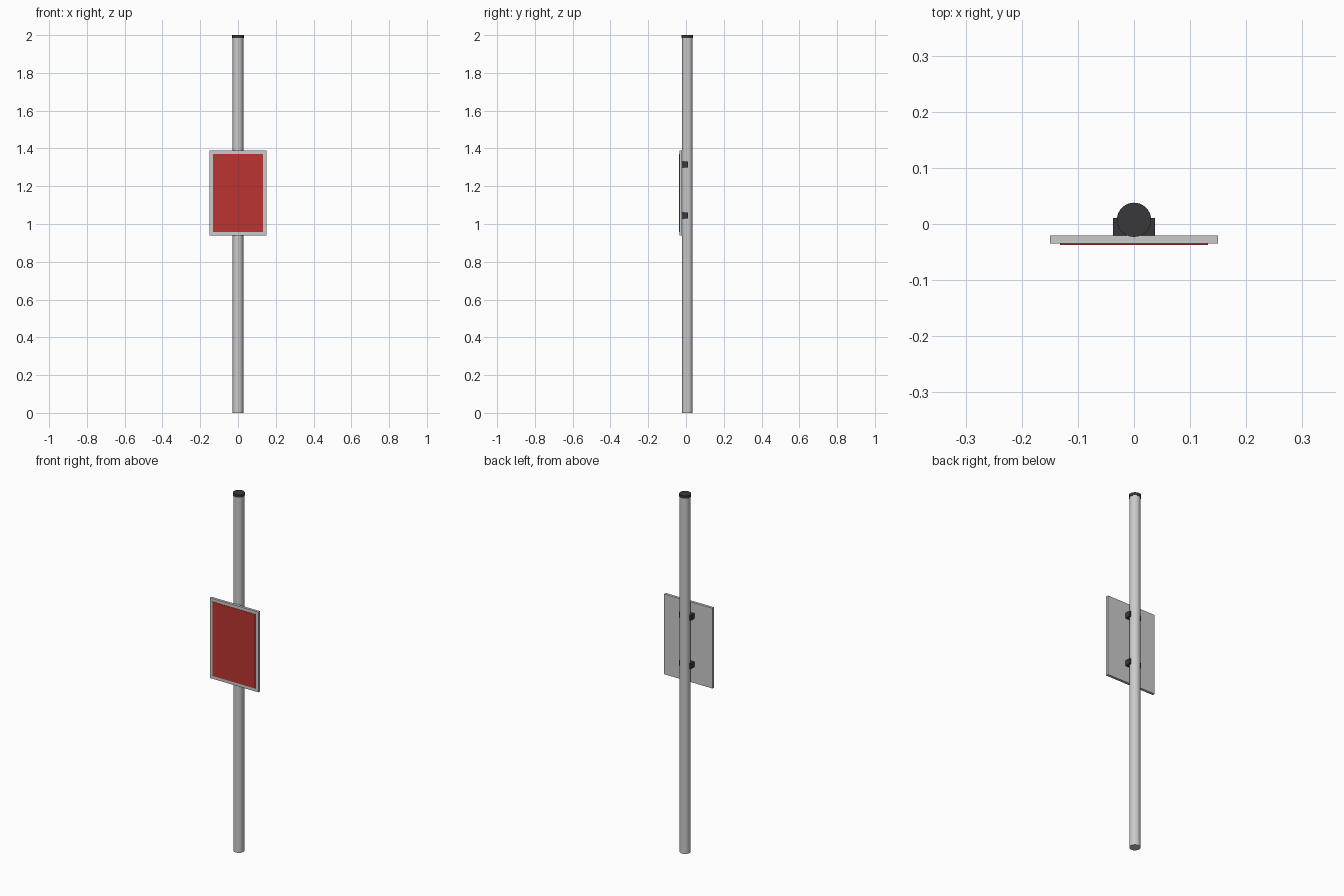
import bpy
import math

if "Cube" in bpy.data.objects:
    bpy.data.objects.remove(bpy.data.objects["Cube"])

POLE_Y = 0.0075


def material(name, rgb):
    mat = bpy.data.materials.new(name)
    mat.diffuse_color = (*rgb, 1.0)
    mat.use_nodes = True
    mat.node_tree.nodes["Principled BSDF"].inputs["Base Color"].default_value = mat.diffuse_color
    return mat


def box(name, x, y, z, mat=None):
    """Box from (min, max) ranges on each axis."""
    ranges = (x, y, z)
    bpy.ops.mesh.primitive_cube_add(size=1, location=[(a + b) / 2 for a, b in ranges])
    obj = bpy.context.object
    obj.name = name
    obj.scale = [b - a for a, b in ranges]
    bpy.ops.object.transform_apply(location=False, rotation=False, scale=True)
    if mat:
        obj.data.materials.append(mat)
    return obj


def tube(name, radius, z0, z1, mat=None):
    """Upright closed cylinder on the pole axis."""
    bpy.ops.mesh.primitive_cylinder_add(vertices=32, radius=radius, depth=z1 - z0,
                                        location=(0, POLE_Y, (z0 + z1) / 2))
    obj = bpy.context.object
    obj.name = name
    bpy.ops.object.shade_smooth_by_angle(angle=math.radians(30))
    if mat:
        obj.data.materials.append(mat)
    return obj


dark = material("dark_plastic", (0.04, 0.04, 0.045))
red = material("red_face", (0.5, 0.035, 0.03))

# Pole and its end cap
tube("pole", 0.028, 0.0, 1.985, None)
tube("pole_cap", 0.0305, 1.985, 2.0, dark)

# Sign plate with a raised red face
box("sign_plate", (-0.15, 0.15), (-0.035, -0.0205), (0.94, 1.388))
box("sign_face", (-0.132, 0.132), (-0.037, -0.034), (0.957, 1.371), red)

# Clamps holding the plate to the pole
for name, z in (("lower_clamp", 1.045), ("upper_clamp", 1.315)):
    box(name, (-0.037, 0.037), (-0.022, 0.0105), (z - 0.015, z + 0.015), dark)
